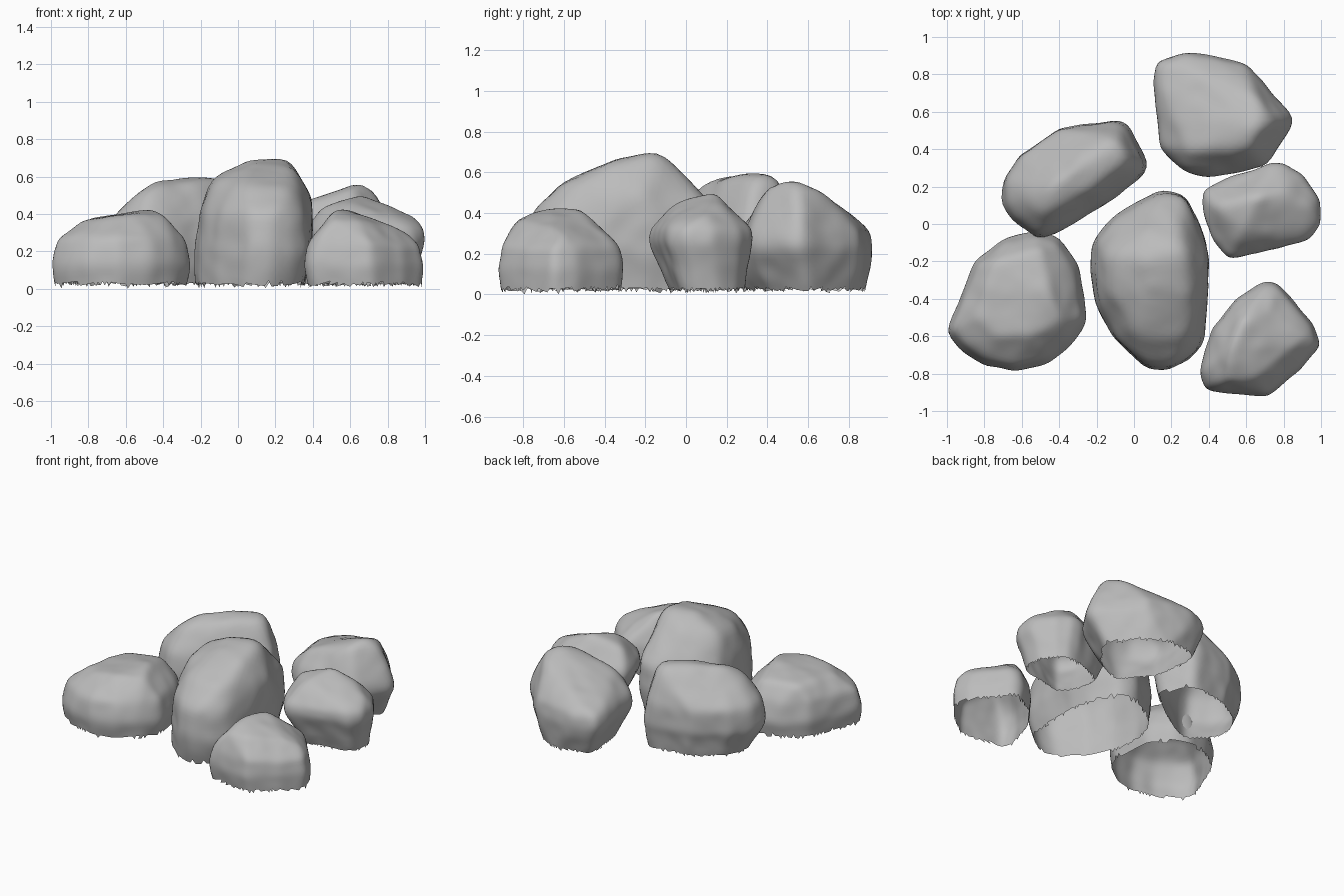
import bpy, bmesh
from mathutils import Vector, noise
from mathutils.bvhtree import BVHTree

cube = bpy.data.objects.get("Cube")
if cube:
    bpy.data.objects.remove(cube, do_unlink=True)

stone = bpy.data.materials.new("stone_grey")
stone.use_nodes = True
GREY = (0.5, 0.5, 0.5, 1)
stone.diffuse_color = GREY
stone.node_tree.nodes["Principled BSDF"].inputs["Base Color"].default_value = GREY


def vectors(values, size):
    """Split a flat list of hundredths into vectors of the given size."""
    return [Vector(v / 100 for v in values[i:i + size]) for i in range(0, len(values), size)]


def chiselled_hull(outline, rings, corners):
    """Convex block from a plan outline repeated at ring heights plus single corners."""
    bm = bmesh.new()
    middle = sum(outline, Vector((0, 0))) / len(outline)
    for scale, z, shift_x, shift_y in rings:
        for p in outline:
            q = middle + (p - middle) * scale
            bm.verts.new((q.x + shift_x, q.y + shift_y, z))
    for p in corners:
        bm.verts.new(p)
    bmesh.ops.convex_hull(bm, input=bm.verts[:])
    tree = BVHTree.FromBMesh(bm)
    bm.free()
    return tree, Vector((middle.x, middle.y, 0.17))


def make_rock(name, outline, corners, rings, base):
    """Weathered hollow rock: a dense ball wrapped on the block, worn and cut open below."""
    rings = [(s, z, 0, 0) for s, z in rings] + [(base[0], -0.12, base[1], base[2])]
    tree, centre = chiselled_hull(vectors(outline, 2), rings, vectors(corners, 3))
    bm = bmesh.new()
    bmesh.ops.create_icosphere(bm, subdivisions=5, radius=1)
    for v in bm.verts:
        hit = tree.ray_cast(centre, v.co.normalized())[0]
        v.co = hit if hit else centre
    # Wear the edges, then add shallow dents
    for _ in range(3):
        bmesh.ops.smooth_vert(bm, verts=bm.verts[:], factor=0.5,
                              use_axis_x=True, use_axis_y=True, use_axis_z=True)
    bm.normal_update()
    for v in bm.verts:
        dent = 0.010 * noise.noise(v.co * 4) + 0.005 * noise.noise(v.co * 10)
        v.co += v.normal * (dent + 0.003)
    # Ragged open underside
    below = [f for f in bm.faces
             if f.calc_center_median().z < 0.026 + 0.016 * noise.noise(f.calc_center_median() * 60)
             or min(v.co.z for v in f.verts) < 0]
    bmesh.ops.delete(bm, geom=below, context="FACES")
    mesh = bpy.data.meshes.new(name)
    bm.to_mesh(mesh)
    bm.free()
    mesh.materials.append(stone)
    mesh.shade_smooth()
    rock = bpy.data.objects.new(name, mesh)
    bpy.context.collection.objects.link(rock)


# Tall rock in the middle
make_rock("centre_rock",
          [14, 19, 28, 16, 38, -6, 40, -19, 37, -64, 30, -72, 19, -78, 7, -77,
           -10, -62, -20, -43, -23, -24, -21, -8, -10, 5],
          [6, -18, 69, 27, -14, 71, 8, -36, 65, 28, -36, 65, 2, -60, 55, 27, -62, 53,
           -13, -18, 60, -13, -36, 57, 34, -18, 59, 33, -45, 57, 10, 3, 52, 24, 3, 52,
           6, -5, 62, 24, -5, 63, 40, -22, 49, 18, -69, 46],
          [(1, 0.2), (0.95, 0.4)], (0.87, -0.03, 0))

# Back rock with an overhang on its outer side
make_rock("back_rock",
          [11, 87, 27, 92, 43, 89, 60, 85, 68, 77, 86, 57, 84, 51, 70, 30,
           40, 25, 27, 28, 14, 40, 10, 75],
          [28, 84, 37, 65, 68, 50, 74, 55, 52, 66, 52, 57, 62, 40, 53,
           30, 38, 45, 16, 70, 36, 60, 76, 42, 57, 80, -2, 44, 88, -2, 40, 30, -2],
          [(1, 0.23), (0.96, 0.31)], (0.55, -0.01, 0.04))

# Long slanted rock at the back
make_rock("back_side_rock",
          [-39, 51, -18, 51, -8, 56, -3, 53, 8, 32, 5, 26, -16, 10, -40, -4,
           -51, -9, -65, 2, -70, 10, -70, 23, -61, 37],
          [-48, 6, 53, -44, 20, 58, -28, 32, 60, -10, 46, 59, -4, 34, 58, -20, 20, 57,
           -60, 14, 46],
          [(1, 0.2), (0.95, 0.36)], (0.7, 0.06, 0.03))

# Small undercut rock at the side
make_rock("side_rock",
          [36, 18, 51, 25, 72, 32, 80, 32, 90, 26, 99, 13, 100, 0, 94, -9,
           72, -14, 50, -19, 41, -8, 36, 8],
          [44, 10, 43, 58, -3, 47, 66, 14, 50, 80, 18, 44, 94, 10, 38, 92, -2, 36, 55, -10, 42],
          [(1, 0.26), (0.97, 0.32)], (0.56, 0.06, 0.05))

# Broad low rock at the front
make_rock("front_broad_rock",
          [-52, -3, -40, -7, -30, -22, -25, -51, -32, -64, -45, -74, -64, -79,
           -80, -75, -93, -67, -101, -58, -90, -35, -85, -19, -69, -7],
          [-74, -20, 37, -50, -14, 38, -46, -38, 42, -40, -52, 40, -55, -60, 40,
           -72, -60, 38, -84, -50, 36],
          [(1, 0.13), (0.91, 0.27)], (0.88, 0, 0))

# Wedge rock at the front corner
make_rock("front_corner_rock",
          [71, -30, 77, -31, 96, -54, 100, -65, 88, -79, 71, -92, 59, -90,
           38, -89, 35, -80, 42, -56, 54, -40],
          [52, -66, 43, 58, -52, 42, 50, -83, 37, 64, -82, 36, 84, -66, 33, 92, -60, 29, 72, -46, 34],
          [(1, 0.13), (0.94, 0.23)], (0.89, 0.02, 0))
